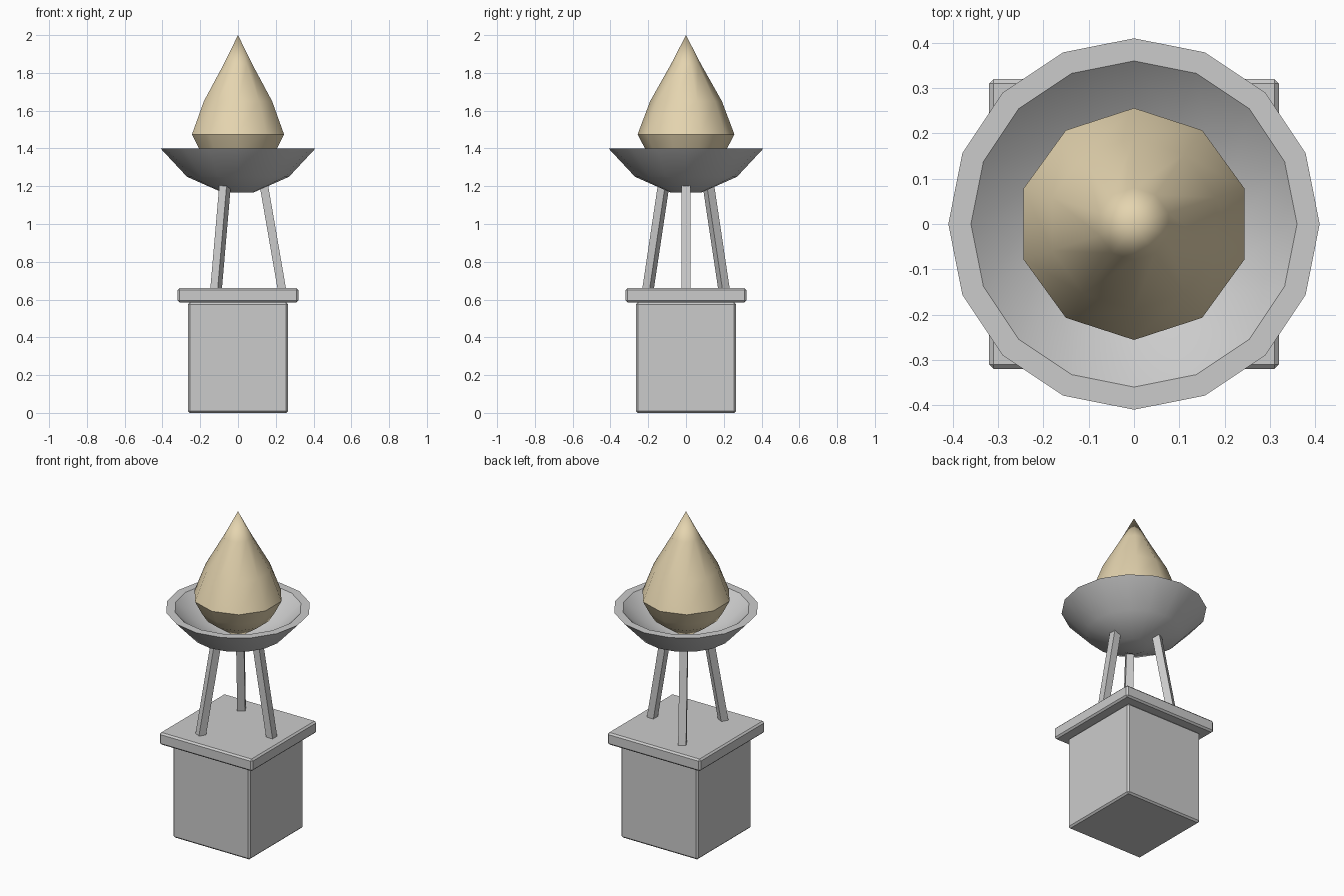
import bpy, bmesh, math
from mathutils import Vector

if "Cube" in bpy.data.objects:
    bpy.data.objects.remove(bpy.data.objects["Cube"])


def finish(name, bm, angle=None):
    bmesh.ops.recalc_face_normals(bm, faces=bm.faces)
    mesh = bpy.data.meshes.new(name)
    bm.to_mesh(mesh)
    bm.free()
    obj = bpy.data.objects.new(name, mesh)
    bpy.context.collection.objects.link(obj)
    if angle is not None:
        bpy.ops.object.select_all(action='DESELECT')
        obj.select_set(True)
        bpy.context.view_layer.objects.active = obj
        bpy.ops.object.shade_smooth_by_angle(angle=math.radians(angle))
    return obj


def block(name, width, z0, z1, bevel):
    bm = bmesh.new()
    bmesh.ops.create_cube(bm, size=1)
    for v in bm.verts:
        v.co = (v.co.x * width, v.co.y * width, z0 + (v.co.z + 0.5) * (z1 - z0))
    bmesh.ops.bevel(bm, geom=bm.edges[:], offset=bevel, segments=1, affect='EDGES')
    return finish(name, bm)


def lathe(name, profile, sides, angle):
    # profile of (radius, z); a vertex lies on the y axis
    bm = bmesh.new()
    rings = []
    for r, z in profile:
        if r == 0:
            rings.append([bm.verts.new((0, 0, z))] * sides)
        else:
            rings.append([bm.verts.new((r * math.sin(2 * math.pi * i / sides),
                                        r * math.cos(2 * math.pi * i / sides), z))
                          for i in range(sides)])
    for a, b in zip(rings, rings[1:]):
        for i in range(sides):
            j = (i + 1) % sides
            bm.faces.new(list(dict.fromkeys([a[i], a[j], b[j], b[i]])))
    return finish(name, bm, angle)


def leg(name, angle, bottom, top, size):
    # square beam leaning towards the centre
    out = Vector((math.cos(angle), math.sin(angle), 0))
    side = Vector((-out.y, out.x, 0))
    bm = bmesh.new()
    ends = []
    for r, z in (bottom, top):
        c = out * r + Vector((0, 0, z))
        ends.append([bm.verts.new(c + (out * a + side * b) * size / 2)
                     for a, b in ((-1, -1), (1, -1), (1, 1), (-1, 1))])
    for f in ends:
        bm.faces.new(f)
    for i in range(4):
        j = (i + 1) % 4
        bm.faces.new((ends[0][i], ends[0][j], ends[1][j], ends[1][i]))
    return finish(name, bm)


# Pedestal
block("pedestal_body", 0.53, 0.0, 0.585, 0.01)
block("pedestal_slab", 0.64, 0.585, 0.66, 0.01)

# Tripod
for k in range(3):
    leg(f"tripod_leg_{k + 1}", k * 2 * math.pi / 3, (0.233, 0.65), (0.137, 1.205), 0.045)

# Fire bowl with a flat rim
lathe("bowl", [(0, 1.168), (0.085, 1.168), (0.27, 1.25), (0.41, 1.40),
               (0.36, 1.40), (0.235, 1.285), (0.07, 1.215), (0, 1.215)], 16, 35)

# Flame
flame = lathe("flame", [(0, 2.0), (0.08, 1.845), (0.19, 1.65), (0.256, 1.475),
                        (0.215, 1.395), (0.18, 1.34), (0, 1.215)], 10, 40)
mat = bpy.data.materials.new("flame_cream")
mat.diffuse_color = (0.78, 0.66, 0.43, 1)
mat.use_nodes = True
mat.node_tree.nodes["Principled BSDF"].inputs["Base Color"].default_value = mat.diffuse_color
flame.data.materials.append(mat)
